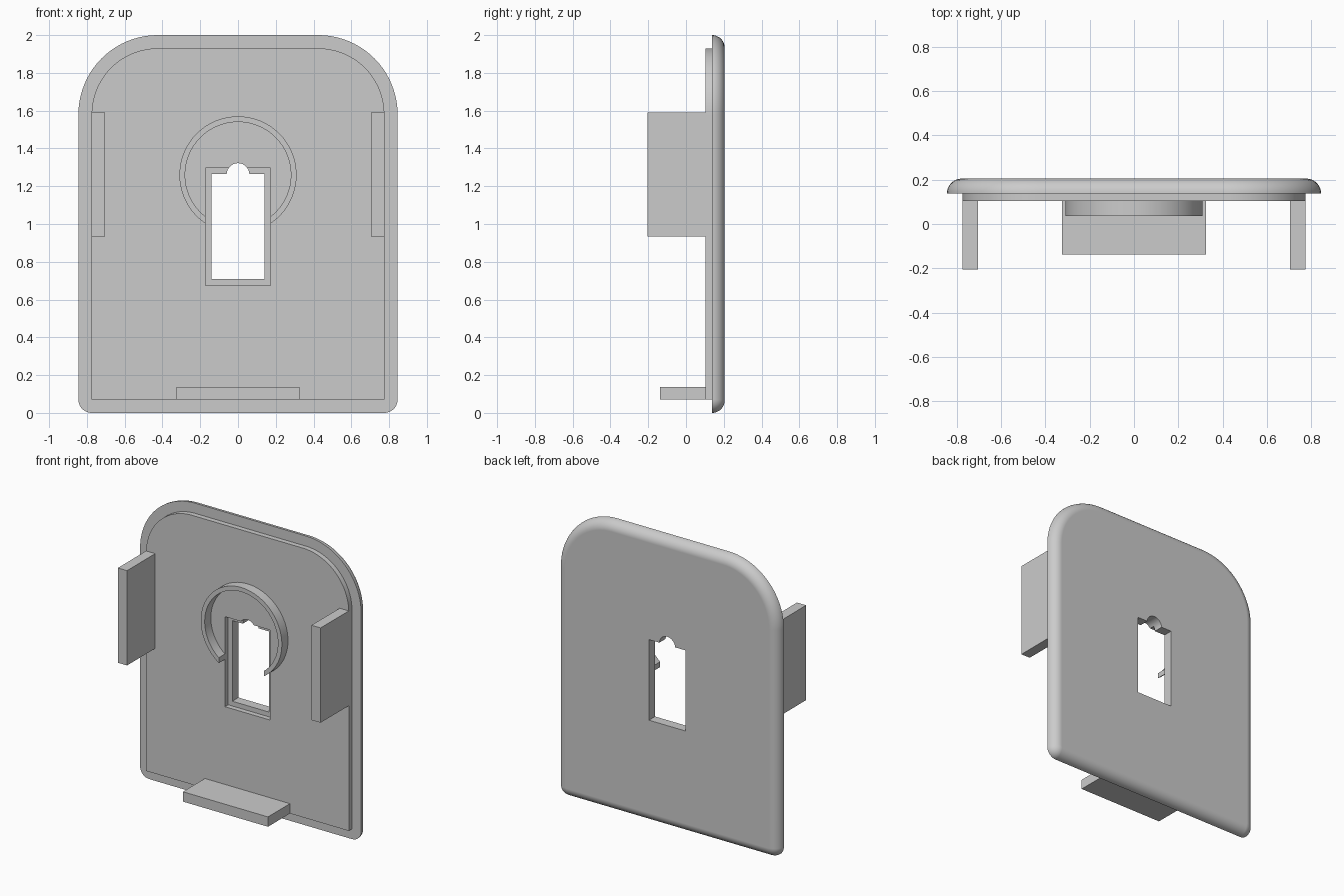
import bpy
import bmesh
from math import sin, cos, pi, acos, asin, radians

if "Cube" in bpy.data.objects:
    bpy.data.objects.remove(bpy.data.objects["Cube"], do_unlink=True)

grey = bpy.data.materials.new("light grey")
grey.use_nodes = True
grey.diffuse_color = (0.6, 0.6, 0.6, 1)
grey.node_tree.nodes["Principled BSDF"].inputs["Base Color"].default_value = (0.6, 0.6, 0.6, 1)

BACK, RIM, FRONT = 0.205, 0.138, 0.103   # depths of the plate layers
NOTCH_Z, NOTCH_R = 1.262, 0.06
RING_Z = 1.26


def arc(cx, cz, r, a0, a1, n):
    return [(cx + r * cos(a0 + (a1 - a0) * i / n), cz + r * sin(a0 + (a1 - a0) * i / n))
            for i in range(n + 1)]


def loft(name, rings):
    """Solid through a list of (y, outline) sections, capped at both ends."""
    bm = bmesh.new()
    loops = [[bm.verts.new((x, y, z)) for x, z in pts] for y, pts in rings]
    bm.faces.new(loops[0])
    bm.faces.new(loops[-1][::-1])
    n = len(loops[0])
    for a, b in zip(loops, loops[1:]):
        for i in range(n):
            j = (i + 1) % n
            bm.faces.new((a[i], b[i], b[j], a[j]))
    bmesh.ops.recalc_face_normals(bm, faces=bm.faces)
    mesh = bpy.data.meshes.new(name)
    bm.to_mesh(mesh)
    bm.free()
    mesh.materials.append(grey)
    obj = bpy.data.objects.new(name, mesh)
    bpy.context.collection.objects.link(obj)
    return obj


def prism(name, pts, y0, y1):
    return loft(name, [(y0, pts), (y1, pts)])


def box(name, x0, x1, y0, y1, z0, z1):
    return prism(name, [(x0, z0), (x1, z0), (x1, z1), (x0, z1)], y0, y1)


def plate_outline(inset):
    """Plate contour with large top and small bottom corners, moved inward."""
    top, low, half = 0.42, 0.07, 0.845
    pts = []
    for sx, cz, r, a in ((1, 2 - top, top, 0), (-1, 2 - top, top, pi / 2),
                         (-1, low, low, pi), (1, low, low, 1.5 * pi)):
        pts += arc(sx * (half - r), cz, r - inset, a, a + pi / 2, 20 if r == top else 8)
    return pts


def keyhole(half, z0, z1):
    """Rectangle with a round notch in its top edge."""
    a = asin((z1 - NOTCH_Z) / NOTCH_R)
    return ([(-half, z0), (half, z0), (half, z1)]
            + arc(0, NOTCH_Z, NOTCH_R, a, pi - a, 24) + [(-half, z1)])


def activate(obj):
    bpy.ops.object.select_all(action='DESELECT')
    obj.select_set(True)
    bpy.context.view_layer.objects.active = obj


def cut(obj, pts):
    cutter = prism("opening_cutter", pts, -0.1, 0.4)
    cutter.hide_render = True
    mod = obj.modifiers.new("opening", 'BOOLEAN')
    mod.operation, mod.solver, mod.object = 'DIFFERENCE', 'EXACT', cutter
    activate(obj)
    bpy.ops.object.modifier_apply(modifier=mod.name)
    bpy.data.objects.remove(cutter, do_unlink=True)


def smooth(obj):
    activate(obj)
    bpy.ops.object.shade_smooth_by_angle(angle=radians(30))
    mod = obj.modifiers.new("flat_face_normals", 'WEIGHTED_NORMAL')
    mod.keep_sharp = True


# Cover plate with a quarter-round back rim
r = BACK - RIM
sections = [(RIM + r * sin(t), plate_outline(r * (1 - cos(t))))
            for t in [pi / 2 * i / 10 for i in range(11)]]
cover = loft("cover_plate", sections)
cut(cover, keyhole(0.14, 0.708, 1.265))
smooth(cover)

# Raised inner panel with square bottom corners and the wider recess
panel_pts = (arc(0.425, 1.58, 0.35, 0, pi / 2, 20) + arc(-0.425, 1.58, 0.35, pi / 2, pi, 20)
             + [(-0.775, 0.07), (0.775, 0.07)])
panel = prism("inner_panel", panel_pts, FRONT, RIM)
cut(panel, keyhole(0.172, 0.675, 1.297))
smooth(panel)

# Open collar ring, ending at the sides of the recess
outer, inner, gap = 0.31, 0.28, 0.172
ao, ai = acos(gap / outer), acos(gap / inner)
collar = prism("collar_ring", arc(0, RING_Z, outer, -ao, pi + ao, 64)
               + arc(0, RING_Z, inner, pi + ai, -ai, 64), 0.036, FRONT)
smooth(collar)

# Clip tabs
for side, s in (("left", 1), ("right", -1)):
    box(side + "_tab", s * 0.705, s * 0.775, -0.205, FRONT, 0.935, 1.59)
box("bottom_tab", -0.325, 0.325, -0.137, FRONT, 0.07, 0.138)
